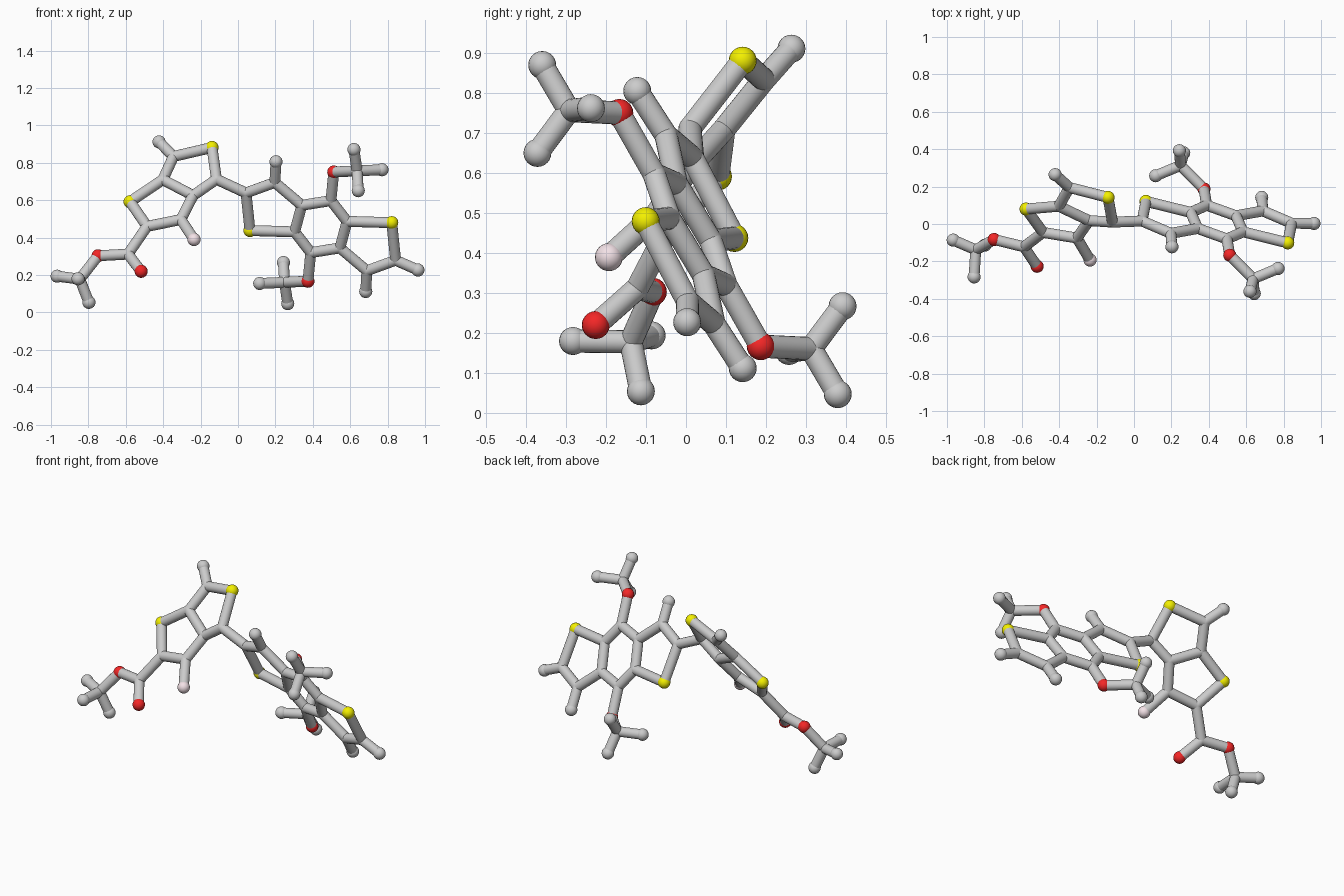
import bpy
from mathutils import Vector

if "Cube" in bpy.data.objects:
    bpy.data.objects.remove(bpy.data.objects["Cube"])

STICK_R, BALL_R = 0.029, 0.035
CENTRE = Vector((0.443, 0.01, 0.459))   # inversion centre of the three-ring core


def material(name, rgb):
    m = bpy.data.materials.new(name)
    m.diffuse_color = (*rgb, 1)
    m.use_nodes = True
    m.node_tree.nodes["Principled BSDF"].inputs["Base Color"].default_value = m.diffuse_color
    return m


MATS = {"sulfur": material("yellow", (0.9, 0.87, 0.0)),
        "oxygen": material("red", (0.9, 0.02, 0.02)),
        "fluorine": material("pale_pink", (0.9, 0.76, 0.8))}


def ball(name, p, r=BALL_R, mat=None):
    bpy.ops.mesh.primitive_uv_sphere_add(segments=20, ring_count=12, radius=r, location=p)
    ob = bpy.context.object
    ob.name = name
    if mat:
        ob.data.materials.append(mat)
    bpy.ops.object.shade_smooth()


def stick(name, a, b):
    d = b - a
    bpy.ops.mesh.primitive_cylinder_add(vertices=20, radius=STICK_R, depth=d.length,
                                        location=(a + b) / 2)
    ob = bpy.context.object
    ob.name = name
    ob.rotation_euler = d.to_track_quat('Z', 'Y').to_euler()
    bpy.ops.object.shade_smooth_by_angle()


KINDS = {"S": "sulfur", "O": "oxygen", "F": "fluorine", "M": "end"}

# Left wing: two fused five-rings, ester and branched tail
# first letter: S, O, F = coloured balls, M = grey end ball, C = plain joint
atoms = {
    "S1": (-.577, .08, .592), "S2": (-.139, .142, .882),
    "Ca": (-.345, .195, .834), "Ma": (-.422, .264, .912),
    "Cb": (-.402, .095, .71), "Cc": (-.24, .018, .625),
    "Cd": (-.115, .01, .712), "Ce": (-.305, -.075, .497),
    "F1": (-.235, -.193, .39), "Cf": (-.486, -.045, .46),
    "Cg": (-.588, -.122, .312), "O1": (-.518, -.226, .22),
    "O2": (-.748, -.083, .303), "Ct": (-.846, -.138, .178),
    "Mt": (-.967, -.086, .194), "Mu": (-.797, -.113, .054),
    "Mv": (-.855, -.283, .18),
    "Mend": (.962, .003, .227),
}
bonds = ["S1 Cb", "S1 Cf", "S2 Ca", "S2 Cd", "Ca Ma", "Ca Cb", "Cb Cc", "Cc Cd", "Cc Ce",
         "Ce F1", "Ce Cf", "Cf Cg", "Cg O1", "Cg O2", "O2 Ct", "Ct Mt", "Ct Mu", "Ct Mv",
         "Cd Ch", "Ch' Mend"]

# Right core: one half, the other half follows by inversion (marked ')
half = {
    "S3": (.064, .121, .438), "Ch": (.043, .016, .639), "Ci": (.197, -.05, .695),
    "Mi": (.203, -.122, .806), "Cj": (.341, -.024, .573), "Ck": (.497, -.08, .598),
    "Cl": (.583, -.042, .487), "O3": (.512, -.167, .751), "Cq": (.637, -.293, .757),
    "Mq": (.62, -.36, .871), "Mr": (.643, -.372, .651), "Ms": (.77, -.238, .763),
}
half_bonds = ["S3 Ch", "S3 Cl'", "Ch Ci", "Ci Mi", "Ci Cj", "Cj Ck", "Ck Cl", "Cj Cl'",
              "Ck O3", "O3 Cq", "Cq Mq", "Cq Mr", "Cq Ms"]

atoms = {k: Vector(v) for k, v in atoms.items()}
for k, v in half.items():
    atoms[k] = Vector(v)
    atoms[k + "'"] = 2 * CENTRE - Vector(v)
for b in half_bonds:
    bonds.append(b)
    bonds.append(" ".join(n[:-1] if n.endswith("'") else n + "'" for n in b.split()))

# Balls and joints
for key, p in atoms.items():
    kind = KINDS.get(key[0])
    if kind:
        ball(kind + "_ball", p, BALL_R, MATS.get(kind))
    else:
        ball("joint", p, STICK_R)

# Connecting sticks
for b in bonds:
    a, c = b.split()
    stick("bond_stick", atoms[a], atoms[c])
